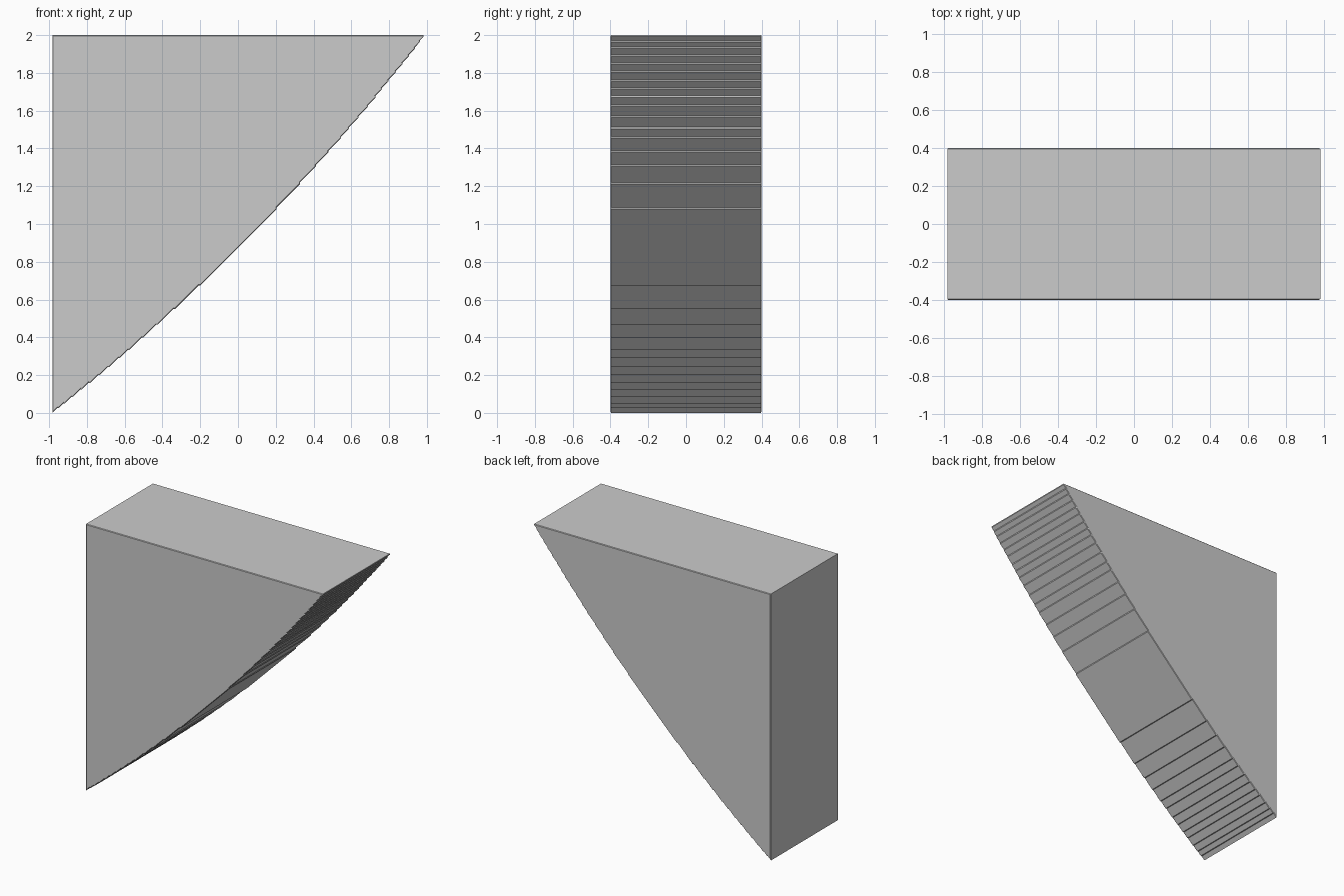
import bpy, bmesh

if "Cube" in bpy.data.objects:
    bpy.data.objects.remove(bpy.data.objects["Cube"])

U = 1 / 120            # size of one step on the curved side
HALF_W, HALF_D, TOP = 118 * U, 0.4, 2.0
CHAMFER = U / 2

# Heights at which the 45 degree slope is broken by a small step
flat_steps = [0.021, 0.05, 0.082, 0.125, 0.162, 0.196, 0.244,
              0.289, 0.337, 0.40, 0.47, 0.554, 0.671]
upright_steps = [1.082, 1.213, 1.305, 1.382, 1.456, 1.512, 1.567, 1.623, 1.671,
                 1.716, 1.761, 1.809, 1.846, 1.894, 1.931, 1.968]

# Curved side, walked from the bottom tip to the top tip
profile = [(-HALF_W, 0.0)]
x, z = profile[0]


def slope_to(height):
    global x, z
    x, z = x + height - z, height
    profile.append((x, z))


for h in flat_steps:
    slope_to(round(h / U) * U)
    x += U
    profile.append((x, z))
for h in upright_steps:
    slope_to(round(h / U) * U - U / 2)
    z += U
    profile.append((x, z))
slope_to(TOP - U)
profile += [(HALF_W, TOP), (-HALF_W, TOP)]

# Solid wedge: four rings, the outer two inset for the fine edge chamfer
bm = bmesh.new()
cx, cz = -0.36, 1.37
k = 1 - CHAMFER / 0.62
rings = []
for y, s in ((-HALF_D, k), (-HALF_D + CHAMFER, 1), (HALF_D - CHAMFER, 1), (HALF_D, k)):
    rings.append([bm.verts.new((cx + (px - cx) * s, y, cz + (pz - cz) * s))
                  for px, pz in profile])
n = len(profile)
for a, b in zip(rings, rings[1:]):
    for i in range(n):
        j = (i + 1) % n
        bm.faces.new((a[i], a[j], b[j], b[i]))
bm.faces.new(rings[0])
bm.faces.new(rings[-1])
bmesh.ops.recalc_face_normals(bm, faces=bm.faces)

mesh = bpy.data.meshes.new("curved_wedge")
bm.to_mesh(mesh)
bm.free()
bpy.context.collection.objects.link(bpy.data.objects.new("curved_wedge", mesh))
